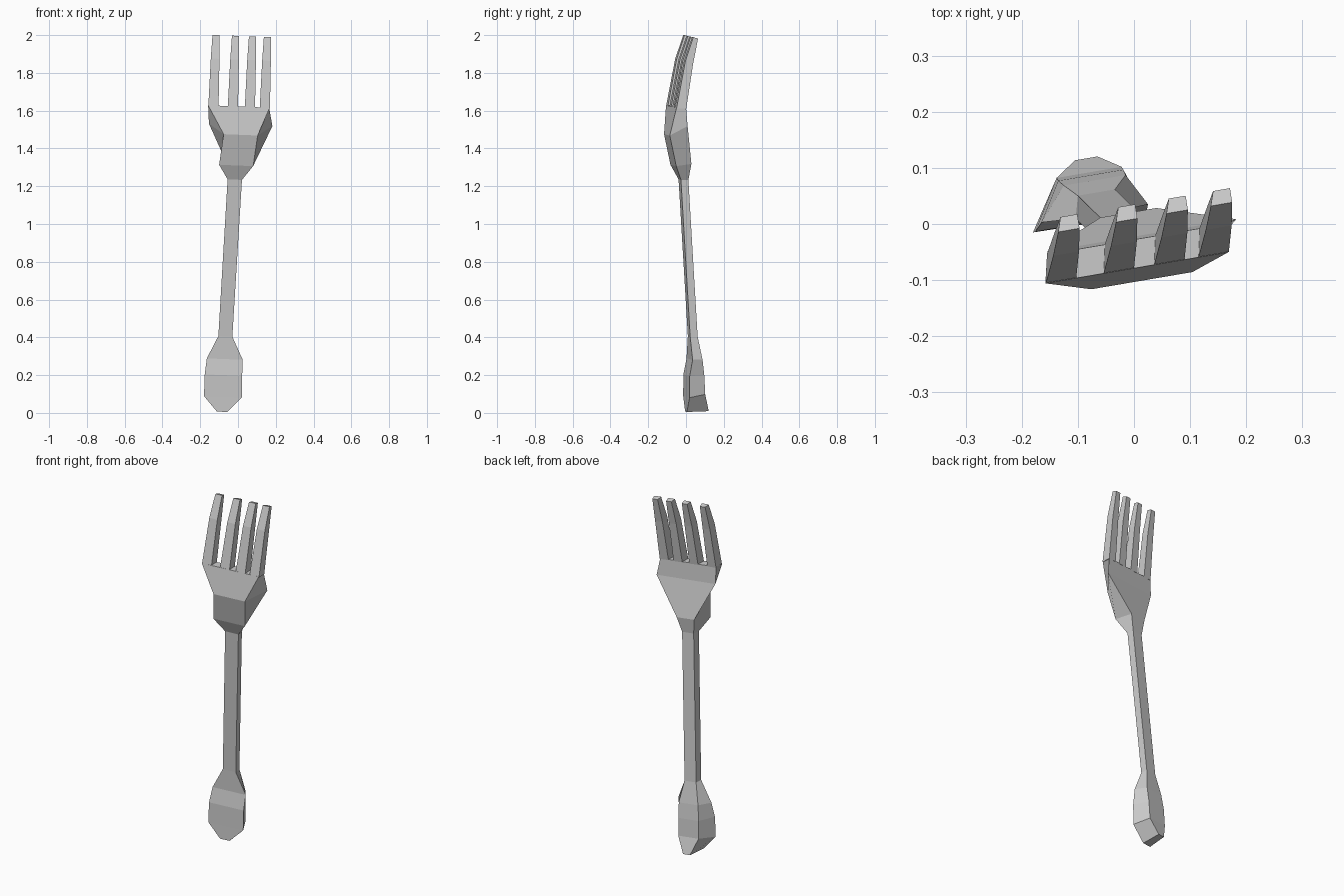
import bpy, bmesh

YAW, ROLL = 0.17, -0.04   # the fork is slightly turned and tilted


def loft(name, rings):
    """Ring: (x, front z, front y, front half width, back z, back y, back half width)."""
    bm = bmesh.new()
    loops = []
    for cx, zf, yf, wf, zb, yb, wb, off in [(*r, 0.0)[:8] for r in rings]:
        pts = [(off - wf, yf, zf), (off + wf, yf, zf), (off + wb, yb, zb), (off - wb, yb, zb)]
        loops.append([bm.verts.new((cx + u, y + YAW * u, max(0, z + ROLL * u))) for u, y, z in pts])
    for a, b in zip(loops, loops[1:]):
        for i in range(4):
            j = (i + 1) % 4
            bm.faces.new((a[i], a[j], b[j], b[i]))
    bm.faces.new(loops[0][::-1])
    bm.faces.new(loops[-1])
    bmesh.ops.recalc_face_normals(bm, faces=bm.faces)
    me = bpy.data.meshes.new(name)
    bm.to_mesh(me)
    bm.free()
    ob = bpy.data.objects.new(name, me)
    bpy.context.collection.objects.link(ob)
    return ob


# swollen grip at the bottom
loft("grip", [
    (-0.085, 0.006, 0.000, 0.027, 0.010, 0.117, 0.020),
    (-0.080, 0.085, 0.002, 0.100, 0.100, 0.092, 0.058),
    (-0.077, 0.200, 0.003, 0.099, 0.200, 0.087, 0.058),
    (-0.070, 0.285, 0.019, 0.095, 0.285, 0.078, 0.055),
    (-0.067, 0.405, 0.016, 0.037, 0.405, 0.056, 0.033),
])

# slim straight shaft
loft("shaft", [
    (-0.067, 0.405, 0.016, 0.037, 0.405, 0.056, 0.033),
    (-0.017, 1.235, -0.033, 0.038, 1.235, 0.007, 0.033),
])

# flared head
loft("head", [
    (-0.017, 1.235, -0.033, 0.038, 1.235, 0.007, 0.033),
    (-0.010, 1.310, -0.067, 0.090, 1.320, 0.020, 0.050),
    (0.014, 1.472, -0.101, 0.090, 1.525, -0.020, 0.168),
    (0.005, 1.622, -0.078, 0.163, 1.622, -0.027, 0.160),
])

# four bent tines
for n, u in enumerate((-0.135, -0.032, 0.058, 0.137)):
    loft(f"tine_{n + 1}", [
        (0.005, 1.618, -0.078, 0.027, 1.618, -0.026, 0.025, u),
        (0.014, 1.870, -0.030, 0.023, 1.850, 0.010, 0.021, u),
        (0.019, 1.995, 0.012, 0.019, 1.988, 0.038, 0.015, u),
    ])
